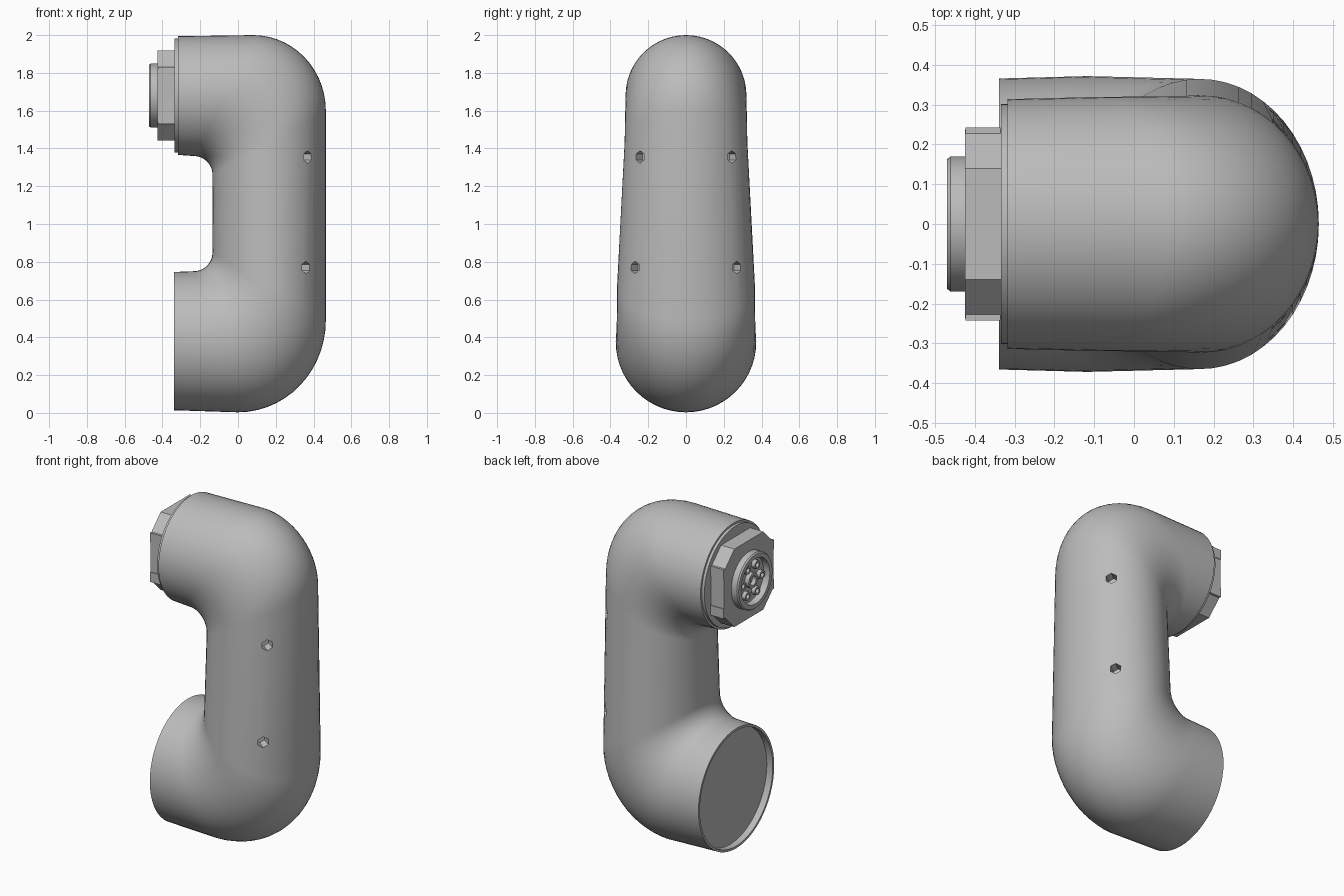
import bpy, bmesh, math
from mathutils import Matrix, Vector

old = bpy.data.objects.get("Cube")
if old:
    bpy.data.objects.remove(old, do_unlink=True)

grey = bpy.data.materials.new("light grey")
grey.use_nodes = True
COLOUR = (0.5, 0.5, 0.5, 1)
grey.diffuse_color = COLOUR
grey.node_tree.nodes["Principled BSDF"].inputs["Base Color"].default_value = COLOUR

TOP_Z = 1.68


def finish(name, bm, smooth=True):
    bmesh.ops.recalc_face_normals(bm, faces=bm.faces)
    mesh = bpy.data.meshes.new(name)
    bm.to_mesh(mesh)
    bm.free()
    mesh.materials.append(grey)
    obj = bpy.data.objects.new(name, mesh)
    bpy.context.collection.objects.link(obj)
    if smooth:
        shade(obj)
    return obj


def shade(obj):
    bpy.ops.object.select_all(action='DESELECT')
    obj.select_set(True)
    bpy.context.view_layer.objects.active = obj
    bpy.ops.object.shade_smooth_by_angle(angle=math.radians(35))


def skin(bm, rings):
    """Join closed vertex rings and cap both ends."""
    loops = [[bm.verts.new(p) for p in ring] for ring in rings]
    n = len(loops[0])
    for a, b in zip(loops, loops[1:]):
        for i in range(n):
            j = (i + 1) % n
            bm.faces.new((a[i], a[j], b[j], b[i]))
    bm.faces.new(loops[0])
    bm.faces.new(loops[-1])


def turned(name, profile, sides=40, y=0, z=TOP_Z):
    """Solid turned about the x direction from (x, radius) points."""
    bm = bmesh.new()
    skin(bm, [[(x, y + r * math.cos(math.tau * i / sides), z + r * math.sin(math.tau * i / sides))
               for i in range(sides)] for x, r in profile])
    return finish(name, bm)


def section(inner, outer, half_width, sides=56):
    """Elliptical section spanning the inner and outer curve of the elbow."""
    a, b = Vector((inner[0], 0, inner[1])), Vector((outer[0], 0, outer[1]))
    mid, half = (a + b) / 2, (b - a) / 2
    return [mid + half * math.cos(math.tau * i / sides)
            + Vector((0, half_width * math.sin(math.tau * i / sides), 0)) for i in range(sides)]


# C-shaped tube with a recessed lower end and a stepped upper end
STEPS = 14
rings = [section((x, 0.38 + r), (x, 0.38 - r), r) for x, r in
         [(-0.30, 0.352), (-0.34, 0.352), (-0.34, 0.366)]]
for k in range(STEPS + 1):
    t = math.pi / 2 * k / STEPS
    s, c = math.sin(t), math.cos(t)
    rings.append(section((-0.235 + 0.1 * s, 0.85 - 0.1 * c),
                         (0.465 * s, 0.49 - 0.487 * c), 0.372 - 0.007 * s))
for k in range(STEPS + 1):
    t = math.pi / 2 * k / STEPS
    s, c = math.sin(t), math.cos(t)
    rings.append(section((-0.235 + 0.1 * c, 1.26 + 0.1 * s),
                         (0.08 + 0.385 * c, 1.60 + 0.4 * s), 0.325 - 0.005 * s))
rings += [section((x, TOP_Z - r), (x, TOP_Z + r), r) for x, r in
          [(-0.318, 0.314), (-0.318, 0.302), (-0.335, 0.302)]]
bm = bmesh.new()
skin(bm, rings)
body = finish("elbow_tube", bm, False)

# Four six-sided screw pockets in the rounded outer side
bm = bmesh.new()
for z, y, x in [(1.355, 0.245, 0.37), (0.77, 0.27, 0.36)]:
    for side in (-1, 1):
        axis = Vector((0.8, side * 0.6, 0))
        spin = axis.to_track_quat('Z', 'Y').to_matrix().to_4x4()
        bmesh.ops.create_cone(bm, cap_ends=True, segments=6, radius1=0.03, radius2=0.036, depth=0.12,
                              matrix=Matrix.Translation((x, side * y, z)) @ spin)
cutter = finish("pocket_cutter", bm, False)
cutter.hide_render = True
cutter.hide_viewport = True
cut = body.modifiers.new("screw pockets", 'BOOLEAN')
cut.operation = 'DIFFERENCE'
cut.solver = 'EXACT'
cut.object = cutter
cutter.hide_viewport = False
bpy.context.view_layer.objects.active = body
bpy.ops.object.modifier_apply(modifier=cut.name)
bpy.data.objects.remove(cutter, do_unlink=True)
shade(body)

# Square mounting flange with cut corners and an open centre
W, C, HOLE = 0.238, 0.14, 0.165
outline = [(W, -C), (W, C), (C, W), (-C, W), (-W, C), (-W, -C), (-C, -W), (C, -W)]
bm = bmesh.new()
skin(bm, [[(x, y, TOP_Z + z) for y, z in outline] for x in (-0.33, -0.425)])
finish("mounting_flange", bm, False)

# Raised lugs on the corners of the flange
for sy in (-1, 1):
    for sz in (-1, 1):
        bm = bmesh.new()
        bmesh.ops.create_cube(bm, size=1, matrix=Matrix.Translation(
            (-0.38, sy * 0.2, TOP_Z + sz * 0.12)) @ Matrix.Diagonal((0.088, 0.085, 0.06, 1)))
        finish("flange_lug", bm, False)

# Hollow connector collar with contacts inside
turned("connector_collar", [(-0.41, 0.17), (-0.462, 0.17), (-0.47, 0.163),
                            (-0.47, 0.138), (-0.428, 0.138)])
turned("connector_core", [(-0.42, 0.045), (-0.455, 0.045), (-0.455, 0.028), (-0.43, 0.028)], 20)
for k in range(6):
    a = math.tau * k / 6
    turned("contact_pin", [(-0.42, 0.026), (-0.452, 0.026), (-0.452, 0.015), (-0.43, 0.015)], 12,
           0.092 * math.cos(a), TOP_Z + 0.092 * math.sin(a))
